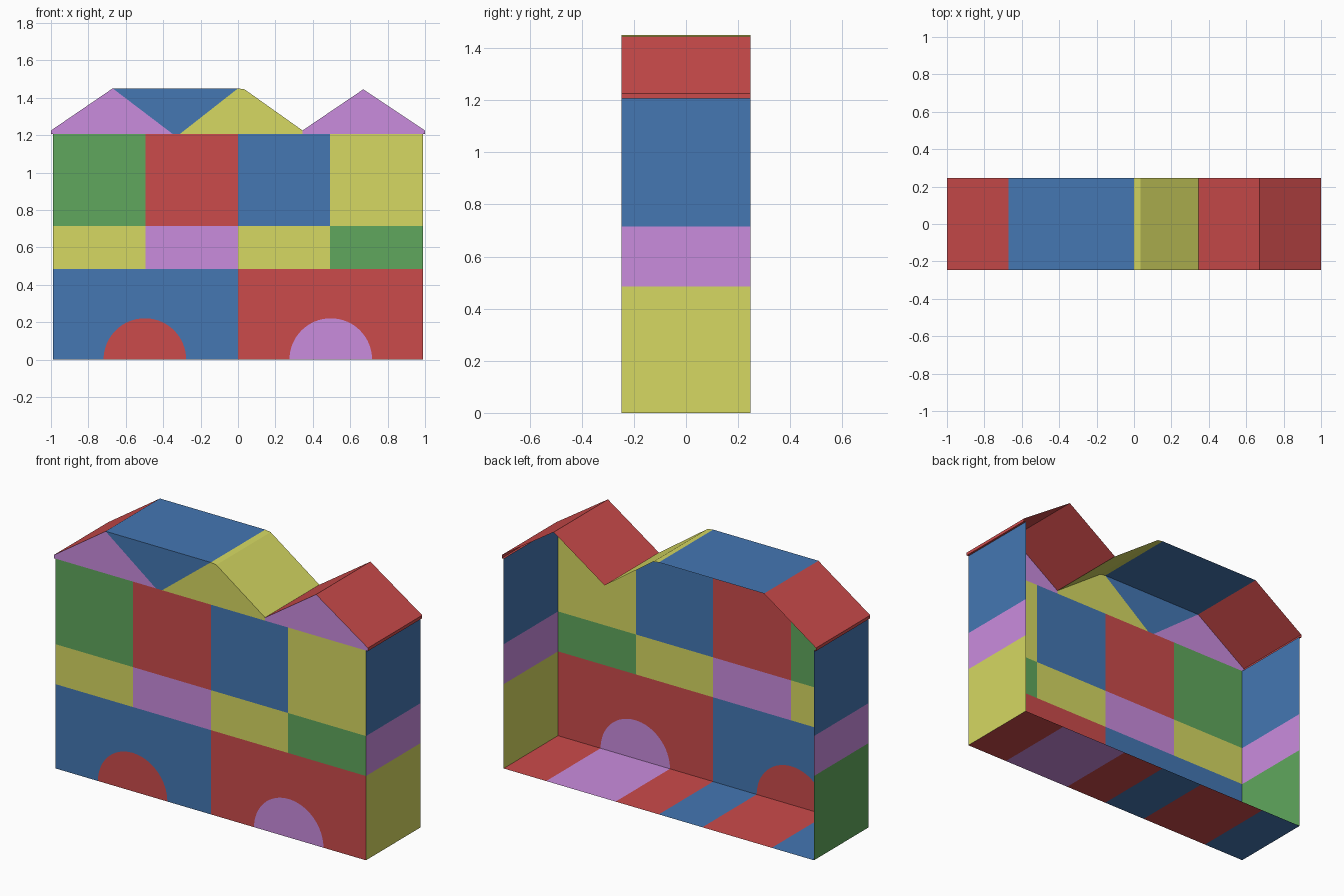
import bpy, math

if "Cube" in bpy.data.objects:
    bpy.data.objects.remove(bpy.data.objects["Cube"])

COLOURS = {
    "red": (0.60, 0.070, 0.070), "blue": (0.058, 0.184, 0.45),
    "yellow": (0.67, 0.69, 0.122), "green": (0.117, 0.39, 0.109),
    "purple": (0.59, 0.262, 0.73),
}
MATS = {}
for name, c in COLOURS.items():
    MATS[name] = bpy.data.materials.new(name)
    MATS[name].diffuse_color = (*c, 1)

XL, XR, D = -0.988, 0.988, 0.247       # wall ends and half depth
Z1, Z2, Z3 = 0.485, 0.715, 1.207       # storey heights


def sheet(name, faces):
    """One thin open shell object from (colour, corner points) faces."""
    verts, polys, used = [], [], []
    for col, pts in faces:
        polys.append(range(len(verts), len(verts) + len(pts)))
        verts += pts
        if col not in used:
            used.append(col)
    me = bpy.data.meshes.new(name)
    me.from_pydata(verts, [], [list(p) for p in polys])
    for col in used:
        me.materials.append(MATS[col])
    for p, (col, _) in zip(me.polygons, faces):
        p.material_index = used.index(col)
    ob = bpy.data.objects.new(name, me)
    bpy.context.collection.objects.link(ob)
    return ob


def front(pts):
    return [(x, -D, z) for x, z in pts]


def rect(x0, x1, z0, z1):
    return front([(x0, z0), (x1, z0), (x1, z1), (x0, z1)])


def extrude(p, q):
    """Strip running front to back between two profile points."""
    return [(p[0], -D, p[1]), (q[0], -D, q[1]), (q[0], D, q[1]), (p[0], D, p[1])]


# Ground storey with a round-topped door in each half, doors continue on the floor
R, N = 0.221, 32
ground, floor = [], []
for x0, x1, cx, wall, door in ((XL, 0, -0.498, "blue", "red"),
                               (0, XR, 0.496, "red", "purple")):
    arc = [(cx + R * math.cos(math.pi * i / N), R * math.sin(math.pi * i / N))
           for i in range(N + 1)]
    ground.append((door, front(arc)))
    ground.append((wall, front([(x0, 0)] + arc[::-1] + [(x1, 0), (x1, Z1), (x0, Z1)])))
    for a, b, col in ((x0, cx - R, wall), (cx - R, cx + R, door), (cx + R, x1, wall)):
        floor.append((col, extrude((b, 0), (a, 0))))
sheet("ground_storey_front", ground)
sheet("floor", floor)

# Upper storeys: four columns of coloured panels
cols = [XL, -0.495, 0, 0.492, XR]
for name, z0, z1, row in (
        ("middle_storey_front", Z1, Z2, ("yellow", "purple", "yellow", "green")),
        ("top_storey_front", Z2, Z3, ("green", "red", "blue", "yellow"))):
    sheet(name, [(c, rect(cols[i], cols[i + 1], z0, z1)) for i, c in enumerate(row)])

# End walls in three colour bands
levels = [0, Z1, Z2, Z3]
for name, x, bands in (("left_wall", XL, ("green", "purple", "blue")),
                       ("right_wall", XR, ("yellow", "purple", "blue"))):
    faces = []
    for i, c in enumerate(bands):
        pts = extrude((x, levels[i]), (x, levels[i + 1]))
        faces.append((c, pts if x < 0 else pts[::-1]))
    sheet(name, faces)

# Front gables
E, P = 1.225, 1.45                      # eave and ridge heights
sheet("large_gable", [
    ("purple", front([(-1, Z3), (-0.35, Z3), (-0.67, P), (-1, E)])),
    ("blue", front([(-0.35, Z3), (-0.31, Z3), (0, P), (-0.67, P)])),
    ("yellow", front([(-0.31, Z3), (0.345, Z3), (0.345, E), (0.035, 1.445), (0, P)])),
])
sheet("small_gable", [
    ("purple", front([(0.345, Z3), (1, Z3), (1, E), (0.67, 1.445), (0.345, E)]))])

# Roof slopes, open at the back, with short eave lips
roof = [(XL, Z3), (-1, Z3), (-1, E), (-0.67, P), (0, P), (0.035, 1.445), (0.345, E),
        (0.67, 1.445), (1, E), (1, Z3), (XR, Z3)]
large = ("red", "red", "red", "blue", "yellow", "yellow")
sheet("large_roof", [(c, extrude(roof[i], roof[i + 1])) for i, c in enumerate(large)])
sheet("small_roof", [("red", extrude(roof[i], roof[i + 1])) for i in range(6, 10)])

for m in bpy.data.materials:
    if m.users and not m.is_grease_pencil:
        m.use_nodes = True
        m.node_tree.nodes["Principled BSDF"].inputs["Base Color"].default_value = m.diffuse_color
